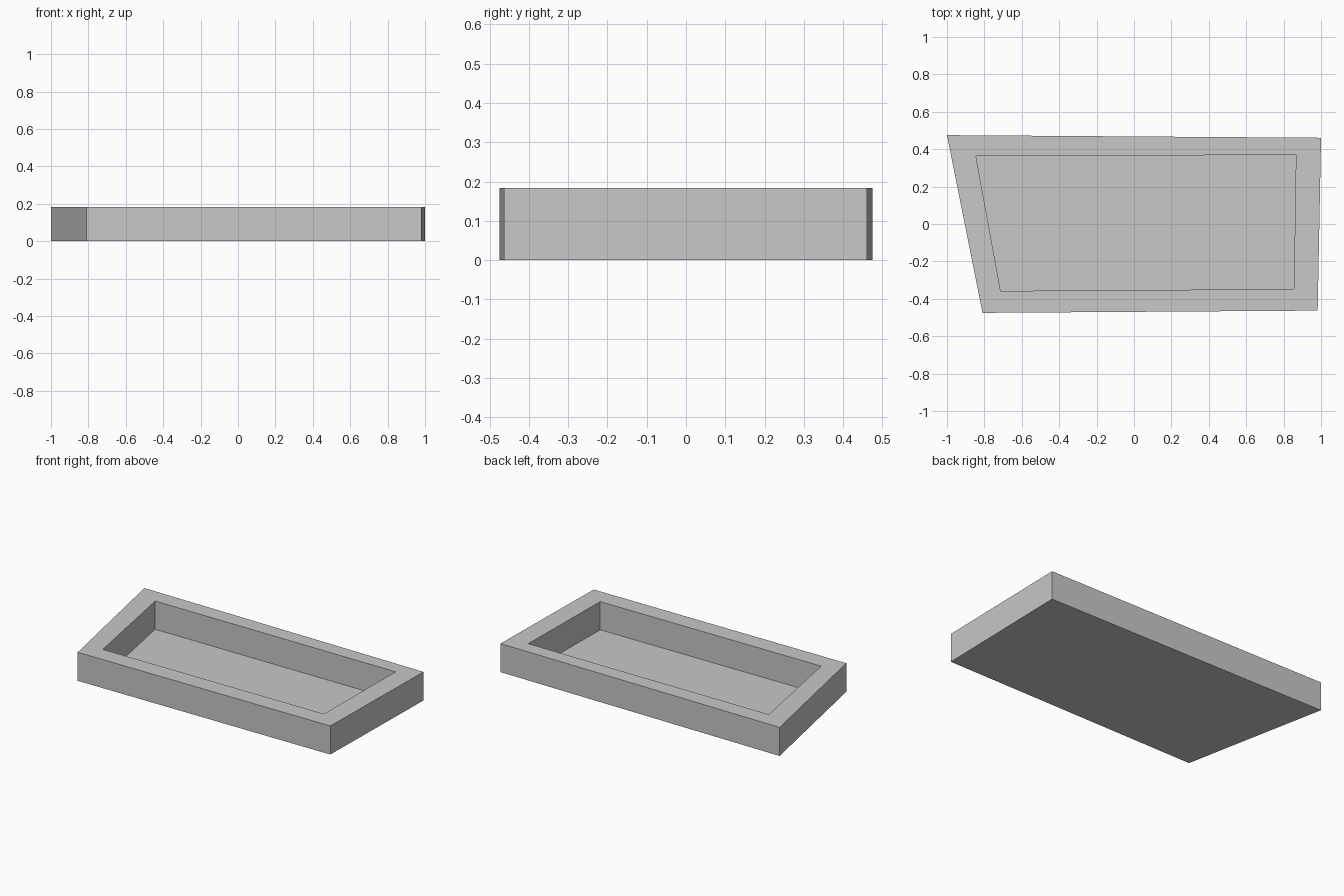
import bpy
import bmesh

cube = bpy.data.objects.get("Cube")
if cube:
    bpy.data.objects.remove(cube, do_unlink=True)

HEIGHT = 0.184
FLOOR = 0.002
OUTER = [(-0.81, -0.475), (0.982, -0.463), (1.0, 0.461), (-1.0, 0.475)]
INNER = [(-0.713, -0.358), (0.855, -0.348), (0.866, 0.369), (-0.845, 0.364)]

grey = bpy.data.materials.new("plain grey")
grey.use_nodes = True
colour = (0.58, 0.58, 0.58, 1)
grey.diffuse_color = colour
grey.node_tree.nodes["Principled BSDF"].inputs["Base Color"].default_value = colour


def ring(bm, outline, z):
    return [bm.verts.new((x, y, z)) for x, y in outline]


def bridge(bm, lower, upper):
    """Join two matching loops with a band of quads."""
    for i in range(len(lower)):
        j = (i + 1) % len(lower)
        bm.faces.new((lower[i], lower[j], upper[j], upper[i]))


# Tray: underside, outer walls, flat rim, inner walls and recessed floor
bm = bmesh.new()
loops = [ring(bm, OUTER, 0), ring(bm, OUTER, HEIGHT),
         ring(bm, INNER, HEIGHT), ring(bm, INNER, FLOOR)]
for lower, upper in zip(loops, loops[1:]):
    bridge(bm, lower, upper)
bm.faces.new(reversed(loops[0]))
bm.faces.new(loops[-1])
bmesh.ops.recalc_face_normals(bm, faces=bm.faces)

mesh = bpy.data.meshes.new("tray")
bm.to_mesh(mesh)
bm.free()
mesh.materials.append(grey)
tray = bpy.data.objects.new("tray", mesh)
bpy.context.collection.objects.link(tray)
